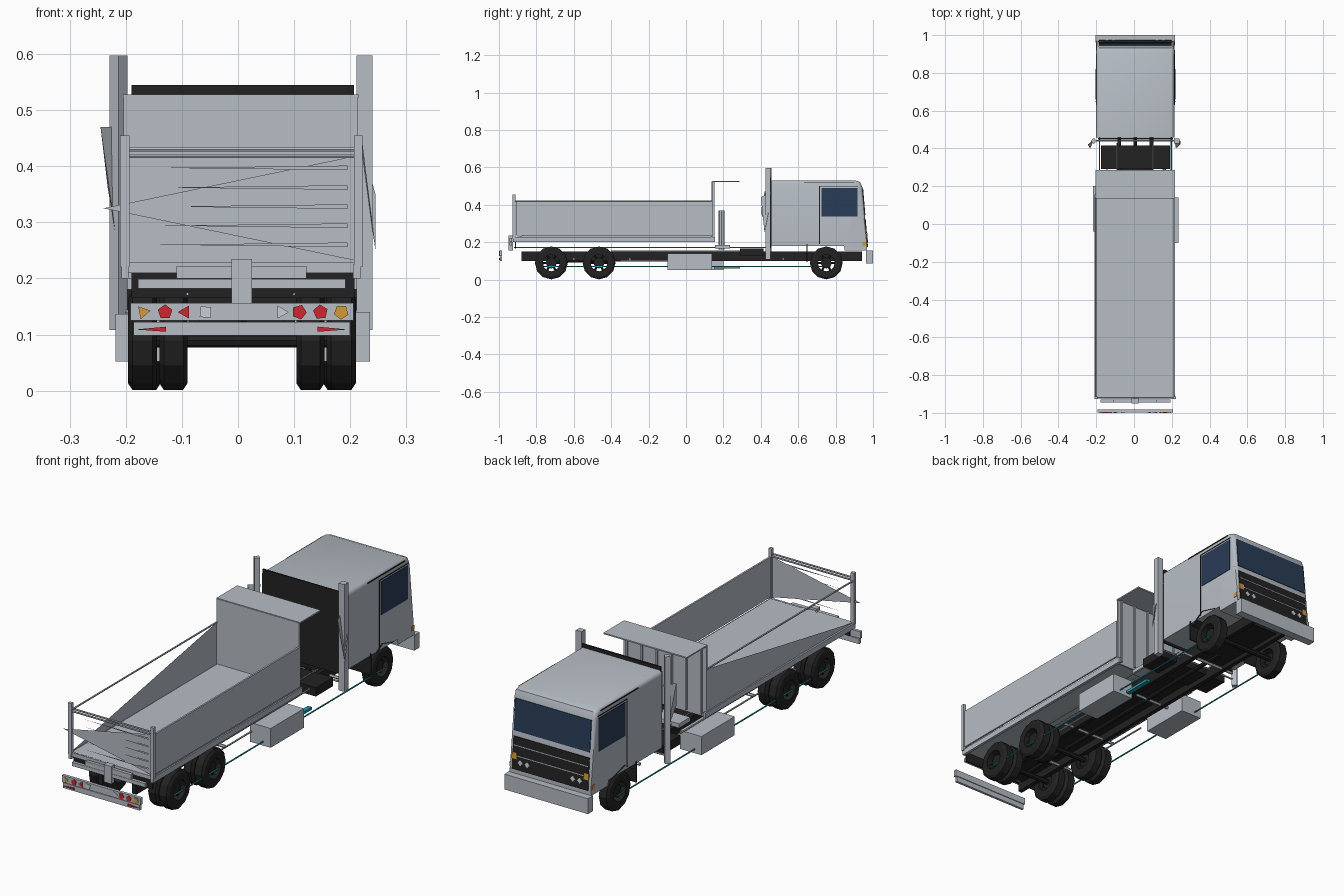
import bpy, bmesh, math
from mathutils import Vector

if "Cube" in bpy.data.objects:
    bpy.data.objects.remove(bpy.data.objects["Cube"])

CX = 0.007  # body centre line


def mat(name, c):
    m = bpy.data.materials.new(name)
    m.diffuse_color = (*c, 1)
    m.use_nodes = True
    m.node_tree.nodes["Principled BSDF"].inputs["Base Color"].default_value = m.diffuse_color
    return m


GREY = mat("body grey", (0.47, 0.51, 0.56))
BLACK = mat("black", (0.016, 0.016, 0.017))
GLASS = mat("dark blue glass", (0.022, 0.045, 0.095))
RED = mat("red", (0.62, 0.02, 0.03))
ORANGE = mat("orange", (0.65, 0.33, 0.04))
TEAL = mat("teal", (0.02, 0.33, 0.42))
PALE = mat("pale lens", (0.6, 0.62, 0.65))


def poly(name, verts, faces, m):
    me = bpy.data.meshes.new(name)
    me.from_pydata(verts, [], faces)
    me.materials.append(m)
    ob = bpy.data.objects.new(name, me)
    bpy.context.collection.objects.link(ob)
    return ob


def finish(name, bm, m):
    bmesh.ops.recalc_face_normals(bm, faces=bm.faces)
    ob = poly(name, [], [], m)
    bm.to_mesh(ob.data)
    bm.free()
    return ob


def box(name, x0, x1, y0, y1, z0, z1, m=GREY):
    bm = bmesh.new()
    bmesh.ops.create_cube(bm, size=1)
    for v in bm.verts:
        v.co = ((x0 + x1) / 2 + v.co.x * (x1 - x0), (y0 + y1) / 2 + v.co.y * (y1 - y0),
                (z0 + z1) / 2 + v.co.z * (z1 - z0))
    return finish(name, bm, m)


def rod(name, a, b, r, m=GREY, n=8):
    a, b = Vector(a), Vector(b)
    bm = bmesh.new()
    bmesh.ops.create_cone(bm, cap_ends=True, segments=n, radius1=r, radius2=r, depth=(b - a).length)
    q = Vector((0, 0, 1)).rotation_difference(b - a)
    for v in bm.verts:
        v.co = q @ v.co + (a + b) / 2
    return finish(name, bm, m)


def wheel(name, x0, x1, y, z=0.089, R=0.088):
    # tyre as a lathed low-poly ring, open in the middle
    prof = [(x0, 0.045), (x0, R - 0.012), (x0 + 0.008, R), (x1 - 0.008, R), (x1, R - 0.012), (x1, 0.045)]
    n, k = 12, len(prof)
    vs, fs = [], []
    for i in range(n):
        t = 2 * math.pi * i / n
        vs += [(x, y + r * math.cos(t), z + r * math.sin(t)) for x, r in prof]
        fs += [(i * k + j, i * k + (j + 1) % k, (i + 1) % n * k + (j + 1) % k, (i + 1) % n * k + j)
               for j in range(k)]
    poly(name, vs, fs, BLACK)
    xm = (x0 + x1) / 2
    rod(name + "_hub", (xm - 0.01, y, z), (xm + 0.01, y, z), 0.03, BLACK, 8)
    for a in range(3):
        t = math.pi * a / 3
        d = Vector((0, math.cos(t), math.sin(t))) * 0.05
        c = Vector((xm, y, z))
        rod(name + "_spoke", c - d, c + d, 0.006, BLACK, 4)


# wheels, axles
for s, side in ((-1, "left"), (1, "right")):
    for i, y in enumerate((-0.72, -0.465)):
        for j, (a, b) in enumerate(((0.097, 0.147), (0.151, 0.203))):
            xs = sorted((CX + s * a, CX + s * b))
            wheel(f"rear_wheel_{side}_{i}_{j}", *xs, y)
    xs = sorted((CX + s * 0.145, CX + s * 0.198))
    wheel(f"front_wheel_{side}", *xs, 0.75)
    # front wheel guards and flaps
    xs = sorted((CX + s * 0.10, CX + s * 0.212))
    box(f"front_flap_{side}", *xs, 0.645, 0.65, 0.095, 0.19, BLACK)
    poly(f"front_guard_{side}", [(xs[0], 0.66, 0.16), (xs[1], 0.66, 0.16), (xs[1], 0.73, 0.205),
                                 (xs[0], 0.73, 0.205), (xs[0], 0.82, 0.18), (xs[1], 0.82, 0.18)],
         [(0, 1, 2, 3), (3, 2, 5, 4)], BLACK)
    # air line and chassis rail
    rod(f"teal_line_{side}", (CX + s * 0.19, -0.76, 0.07), (CX + s * 0.19, 0.76, 0.07), 0.0035, TEAL, 6)
    box(f"chassis_rail_{side}", CX + s * 0.085 - 0.01, CX + s * 0.085 + 0.01, -0.88, 0.94, 0.10, 0.15, BLACK)
    rod(f"side_pipe_{side}", (CX + s * 0.15, -0.4, 0.15), (CX + s * 0.15, 0.4, 0.15), 0.004, GREY, 6)
    rod(f"low_pipe_{side}", (CX + s * 0.13, -0.35, 0.1), (CX + s * 0.13, -0.1, 0.1), 0.004, GREY, 6)
for y in (-0.72, -0.465, 0.75):
    rod("axle", (CX - 0.18, y, 0.089), (CX + 0.18, y, 0.089), 0.012, BLACK)
box("chassis_pan", CX - 0.085, CX + 0.085, -0.85, 0.4, 0.135, 0.14, BLACK)
box("front_pan", CX - 0.085, CX + 0.085, 0.5, 0.9, 0.12, 0.15, BLACK)
box("gear_deck", -0.175, 0.19, 0.29, 0.415, 0.125, 0.165, BLACK)
rod("drive_shaft", (CX, -0.72, 0.1), (CX, 0.6, 0.12), 0.01, BLACK)
for y in (-0.6, -0.3, 0.1, 0.52):
    rod("cross_tube", (CX - 0.14, y, 0.11), (CX + 0.14, y, 0.11), 0.007, GREY, 6)
rod("subframe_rail", (0.1, -0.92, 0.172), (0.1, 0.43, 0.172), 0.003, GREY, 4)
rod("subframe_rail", (-0.09, -0.92, 0.172), (-0.09, 0.43, 0.172), 0.003, GREY, 4)

# side tanks
box("tank_right", 0.13, 0.235, -0.10, 0.14, 0.052, 0.14)
box("tank_left", -0.218, -0.11, -0.04, 0.20, 0.052, 0.137)
box("teal_block", 0.15, 0.17, 0.15, 0.29, 0.06, 0.072, TEAL)

# cab: side profile extruded, then rounded
prof = [(0.457, 0.18), (0.457, 0.53), (0.905, 0.53), (0.932, 0.52), (0.944, 0.49), (0.968, 0.2),
        (0.968, 0.155), (0.848, 0.155), (0.845, 0.18)]
n = len(prof)
X0, X1 = -0.2, 0.214
cab = poly("cab", [(X0, *p) for p in prof] + [(X1, *p) for p in prof],
           [tuple(range(n)), tuple(range(2 * n - 1, n - 1, -1))] +
           [(i, i + n, (i + 1) % n + n, (i + 1) % n) for i in range(n)], GREY)
bm = bmesh.new()
bm.from_mesh(cab.data)
bmesh.ops.recalc_face_normals(bm, faces=bm.faces)
sel = [e for e in bm.edges if (e.verts[0].co.y + e.verts[1].co.y) > 0.95 and e.verts[0].co.z > 0.17
       and e.verts[1].co.z > 0.17 and e.calc_length() < 0.5 and abs(e.verts[0].co.x - e.verts[1].co.x) < 0.01]
sel = [e for e in sel if max(v.co.y for v in e.verts) > 0.9]
bmesh.ops.bevel(bm, geom=sel, offset=0.018, segments=3, affect='EDGES', profile=0.5)
bm.to_mesh(cab.data)
bm.free()
bpy.context.view_layer.objects.active = cab
cab.select_set(True)
bpy.ops.object.shade_smooth_by_angle(angle=math.radians(35))
box("cab_back_panel", -0.19, 0.207, 0.448, 0.455, 0.17, 0.545, BLACK)


def fy(z):  # front face slope
    return 0.944 + (0.49 - z) * 0.024 / 0.29


def front_plate(name, pts, m, off=0.003):
    k = len(pts)
    poly(name, [(x, fy(z) + off, z) for x, z in pts] + [(x, fy(z) - 0.002, z) for x, z in pts],
         [tuple(range(k)), tuple(range(2 * k - 1, k - 1, -1))] +
         [(i, i + k, (i + 1) % k + k, (i + 1) % k) for i in range(k)], m)


def rect(a, b, c, d):
    return [(a, c), (a, d), (b, d), (b, c)]


front_plate("windshield", rect(-0.185, 0.199, 0.345, 0.487), GLASS)
front_plate("grille", rect(-0.185, 0.199, 0.175, 0.32), BLACK)
for z in (0.235, 0.28):
    front_plate("grille_bar", rect(-0.18, 0.194, z, z + 0.004), GREY, 0.0045)
for s in (-1, 1):
    front_plate("front_signal", rect(CX + s * 0.182 - 0.012, CX + s * 0.182 + 0.012, 0.222, 0.25), ORANGE, 0.005)
    for d in (0.115, 0.15):
        x = CX + s * d
        front_plate("headlamp", [(x - 0.013, 0.21), (x, 0.223), (x + 0.013, 0.21), (x, 0.197)], PALE, 0.005)
    # side windows, door lines, corner lamps
    xs = X0 if s < 0 else X1
    x0, x1 = xs - 0.002, xs + 0.002
    box("side_window", x0, x1, 0.725, 0.918, 0.337, 0.49, GLASS)
    box("door_line", x0, x1, 0.712, 0.716, 0.19, 0.5, BLACK)
    box("door_line_top", x0, x1, 0.712, 0.92, 0.497, 0.501, BLACK)
    box("roof_seam", x0 , x1, 0.63, 0.9, 0.516, 0.52, BLACK)
    box("corner_lamp", x0, x1, 0.945, 0.966, 0.18, 0.2, ORANGE)
box("front_bumper", -0.205, 0.217, 0.962, 1.0, 0.085, 0.155)

# exhaust stacks with torn triangular guards
rod("exhaust_left", (-0.213, 0.44, 0.108), (-0.213, 0.44, 0.597), 0.016, GREY, 4)
box("exhaust_right", 0.211, 0.24, 0.425, 0.453, 0.108, 0.597)
rod("exhaust_cross_pipe", (-0.21, 0.44, 0.14), (0.225, 0.44, 0.14), 0.004, GREY, 6)
poly("exhaust_guard_left", [(-0.245, 0.42, 0.47), (-0.205, 0.455, 0.47), (-0.215, 0.44, 0.26), (-0.232, 0.40, 0.36)],
     [(0, 1, 2), (0, 2, 3)], GREY)
poly("exhaust_guard_right", [(0.212, 0.455, 0.47), (0.245, 0.42, 0.25), (0.222, 0.40, 0.44), (0.245, 0.44, 0.35)],
     [(0, 1, 2), (0, 1, 3)], GREY)

# load bed
box("bed_floor", -0.2, 0.212, -0.92, 0.14, 0.21, 0.228)
box("bed_edge_right", 0.205, 0.218, -0.925, 0.155, 0.2, 0.225)
box("bed_edge_left", -0.208, -0.195, -0.925, 0.155, 0.2, 0.225)
box("side_panel_right", 0.21, 0.218, -0.91, 0.14, 0.235, 0.418)
poly("side_panel_left", [(-0.203, 0.14, 0.418), (-0.203, 0.14, 0.225), (-0.203, -0.91, 0.228)], [(0, 1, 2)], GREY)
rod("side_rail_left", (-0.203, -0.92, 0.418), (-0.203, 0.14, 0.418), 0.004, GREY, 6)
box("headboard", -0.204, 0.214, 0.136, 0.144, 0.2, 0.525)
box("canopy", -0.205, 0.216, 0.138, 0.287, 0.522, 0.528)
for i in range(6):
    x = -0.18 + i * 0.075
    box("headboard_rib", x - 0.004, x + 0.004, 0.144, 0.152, 0.21, 0.522)
rod("hoist_cylinder", (CX, 0.19, 0.16), (CX, 0.19, 0.37), 0.017)
box("hoist_base", -0.13, 0.14, 0.155, 0.235, 0.165, 0.185)

# tailgate
for x0, x1 in ((-0.21, -0.193), (0.207, 0.222)):
    box("tailgate_post", x0, x1, -0.927, -0.912, 0.22, 0.455)
for z in (0.43, 0.418):
    rod("tailgate_rail", (-0.2, -0.92, z), (0.21, -0.92, z), 0.004, GREY, 6)
poly("tailgate", [(0.208, -0.918, 0.418), (0.208, -0.918, 0.232), (-0.24, -0.918, 0.325)], [(0, 1, 2)], GREY)
for z in (0.397, 0.362, 0.328, 0.294, 0.26):
    poly("tailgate_slat", [(-0.14, -0.92, z), (0.195, -0.924, z - 0.004), (0.195, -0.924, z + 0.004)],
         [(0, 1, 2)], GREY)

# rear end: skirt, hitch bars, bumper and lamps
box("rear_skirt", -0.19, 0.208, -0.915, -0.908, 0.165, 0.228, BLACK)
box("rear_bar_low", -0.178, 0.192, -0.945, -0.93, 0.182, 0.199)
box("rear_bar_high", -0.11, 0.122, -0.945, -0.93, 0.2, 0.222)
box("rear_hitch_post", -0.012, 0.025, -0.95, -0.925, 0.155, 0.235)
box("rear_bumper_top", -0.192, 0.206, -0.997, -0.983, 0.125, 0.156)
box("rear_bumper_low", -0.186, 0.2, -0.995, -0.983, 0.098, 0.122)


def lamp(name, pts, m):
    k = len(pts)
    poly(name, [(x, -1.0, z) for x, z in pts] + [(x, -0.993, z) for x, z in pts],
         [tuple(range(k)), tuple(range(2 * k - 1, k - 1, -1))] +
         [(i, i + k, (i + 1) % k + k, (i + 1) % k) for i in range(k)], m)


def ngon(x, z, r, k, a):
    return [(x + r * math.cos(a + 2 * math.pi * i / k), z + r * math.sin(a + 2 * math.pi * i / k)) for i in range(k)]


for x, k, a, m in ((-0.169, 3, 0.2, ORANGE), (-0.13, 5, 1.57, RED), (-0.094, 3, 3.14, RED), (-0.058, 4, 0.7, PALE),
                   (0.077, 3, 0, PALE), (0.109, 5, 1.2, RED), (0.147, 5, 0.4, RED), (0.184, 5, 0.9, ORANGE)):
    lamp("rear_lamp", ngon(x, 0.14, 0.0135, k, a), m)
lamp("reflector", [(-0.183, 0.109), (-0.128, 0.105), (-0.128, 0.114)], RED)
lamp("reflector", [(0.195, 0.109), (0.142, 0.105), (0.142, 0.114)], RED)
